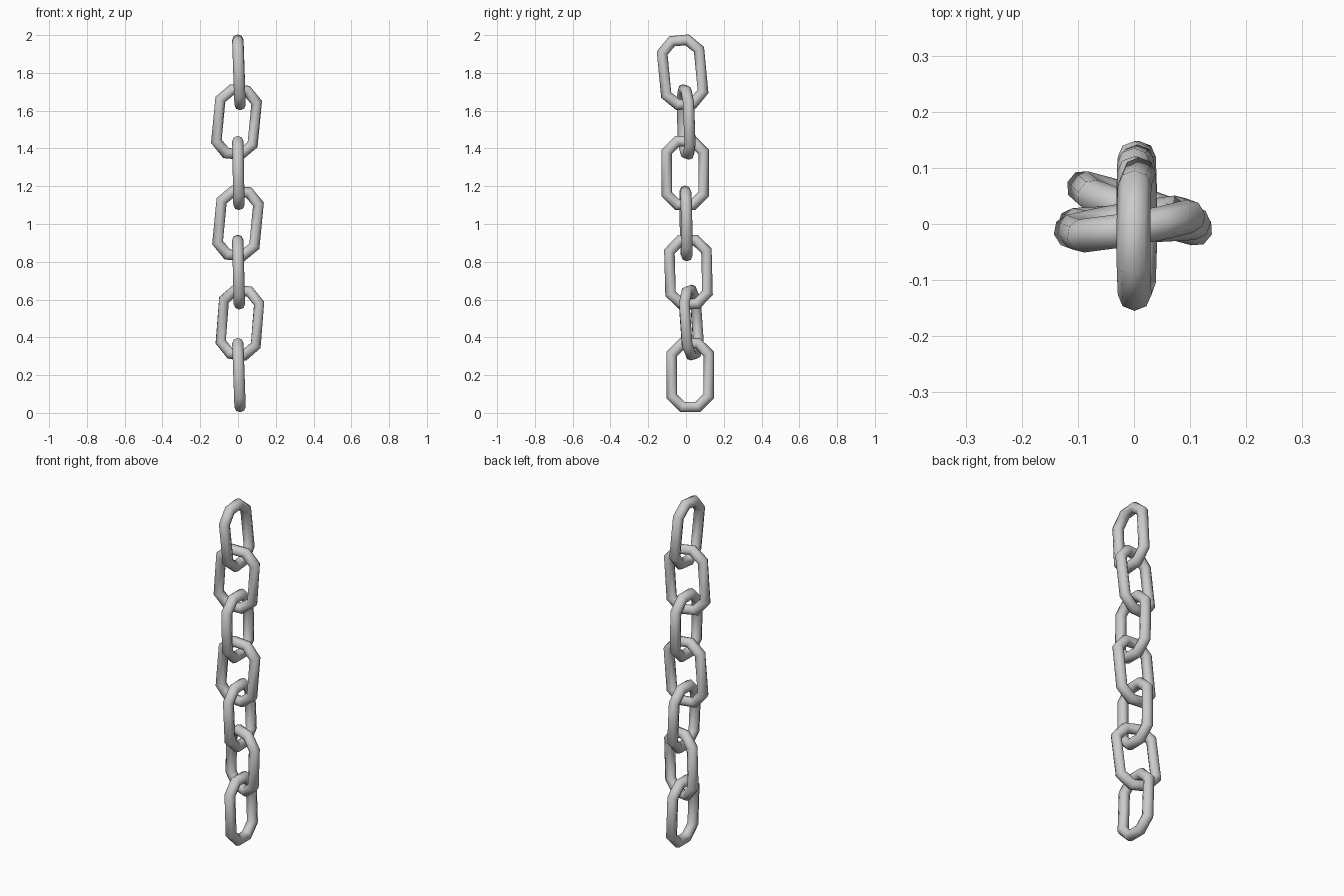
import bpy
from math import radians, pi, cos, sin
from mathutils import Matrix

if "Cube" in bpy.data.objects:
    bpy.data.objects.remove(bpy.data.objects["Cube"])

RING_R, WIRE_R, STRETCH = 0.106, 0.030, 0.071   # eight-sided ring, pulled apart lengthwise
RING_SEG, WIRE_SEG = 8, 8


def link_mesh():
    """Elongated faceted ring lying in the XZ plane, long axis on z."""
    verts, faces = [], []
    for i in range(RING_SEG):
        a = 2 * pi * (i + 0.5) / RING_SEG
        shift = STRETCH if sin(a) > 0 else -STRETCH
        for j in range(WIRE_SEG):
            b = 2 * pi * j / WIRE_SEG
            r = RING_R + WIRE_R * cos(b)
            verts.append((r * cos(a), WIRE_R * sin(b), r * sin(a) + shift))
    for i in range(RING_SEG):
        n = (i + 1) % RING_SEG
        for j in range(WIRE_SEG):
            k = (j + 1) % WIRE_SEG
            faces.append((i * WIRE_SEG + j, i * WIRE_SEG + k,
                          n * WIRE_SEG + k, n * WIRE_SEG + j))
    mesh = bpy.data.meshes.new("chain_link")
    mesh.from_pydata(verts, [], faces)
    # the ring winds from x to z, so turn the faces outward
    mesh.flip_normals()
    mesh.shade_smooth()
    mesh.update()
    return mesh


# centre x, y, z, then lean about x, lean about y, turn about z (degrees), top to bottom
LINKS = [
    (0.005, -0.018, 1.803, 5.5, -2, 90),
    (-0.008, 0.000, 1.540, 2.0, 5.5, 10),
    (0.002, -0.005, 1.270, 0.0, -1, 90),
    (0.000, 0.000, 1.003, 1.0, 5.5, 2),
    (0.003, 0.013, 0.745, 1.5, -1.5, 90),
    (0.010, 0.028, 0.478, 4.0, 4.5, -18),
    (0.005, 0.022, 0.200, 0.0, -2, 90),
]

mesh = link_mesh()
for n, (x, y, z, lean_x, lean_y, turn) in enumerate(LINKS, 1):
    link = bpy.data.objects.new(f"chain_link_{n}", mesh)
    link.matrix_world = (Matrix.Translation((x, y, z))
                         @ Matrix.Rotation(radians(lean_x), 4, 'X')
                         @ Matrix.Rotation(radians(lean_y), 4, 'Y')
                         @ Matrix.Rotation(radians(turn), 4, 'Z'))
    bpy.context.collection.objects.link(link)
